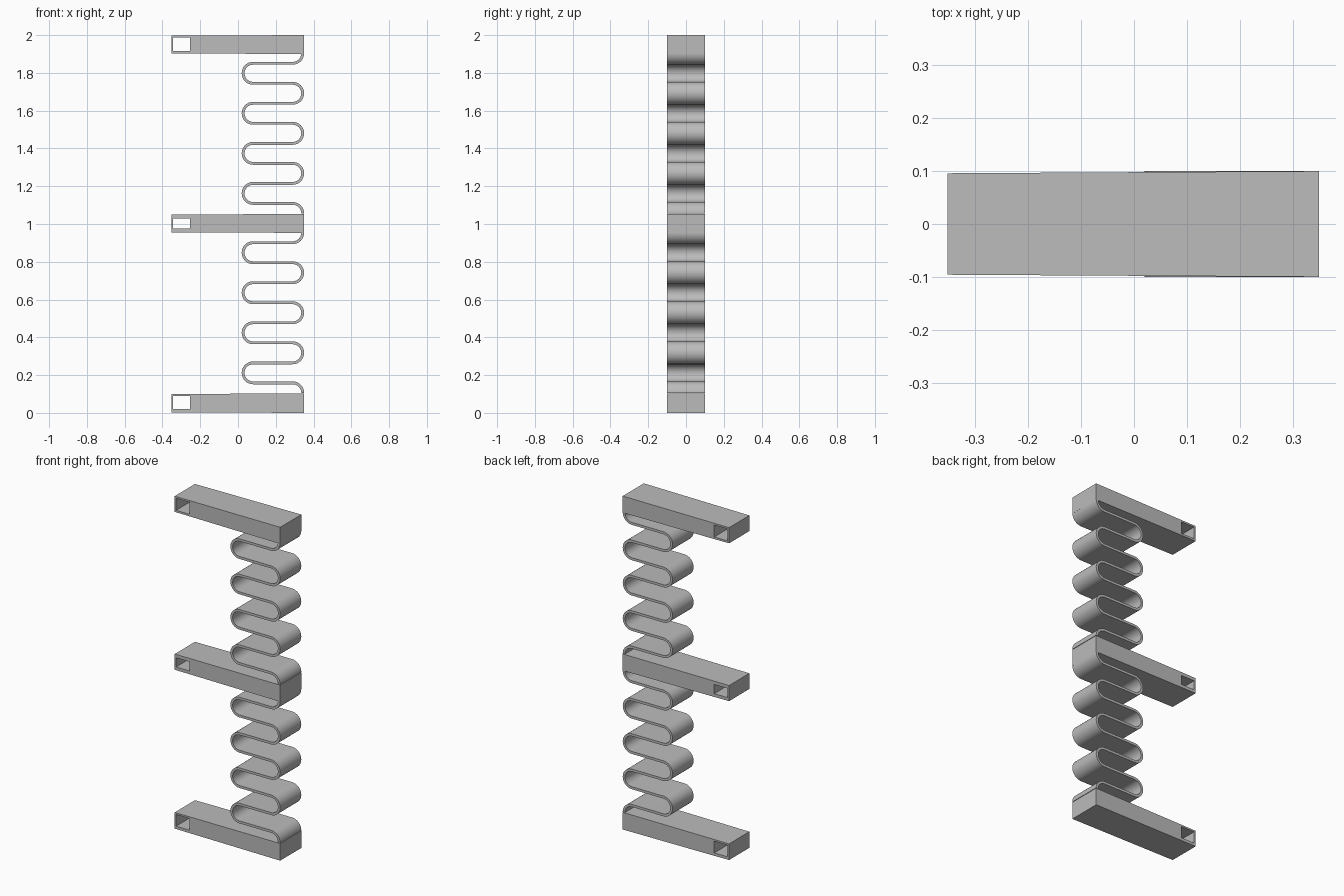
import bpy, bmesh
from math import pi, cos, sin, radians

old = bpy.data.objects.get("Cube")
if old:
    bpy.data.objects.remove(old, do_unlink=True)

grey = bpy.data.materials.new("plain grey")
grey.use_nodes = True
grey.diffuse_color = (0.5, 0.5, 0.5, 1)
grey.node_tree.nodes["Principled BSDF"].inputs["Base Color"].default_value = (0.5, 0.5, 0.5, 1)

HALF_DEPTH = 0.1
RIGHT, LEFT = 0.35, -0.353


def finish(name, bm):
    bmesh.ops.recalc_face_normals(bm, faces=bm.faces)
    mesh = bpy.data.meshes.new(name)
    bm.to_mesh(mesh)
    bm.free()
    mesh.materials.append(grey)
    obj = bpy.data.objects.new(name, mesh)
    bpy.context.collection.objects.link(obj)
    return obj


def depth(x):
    # the bars narrow slightly towards the slotted end
    return HALF_DEPTH - 0.004 * (RIGHT - x) / (RIGHT - LEFT)


def loft_loops(bm, outer, inner):
    """Solid between two closed x/z outlines, running from front to back."""
    n = len(outer)
    rings = [[bm.verts.new((x, s * depth(x), z)) for x, z in loop]
             for loop in (outer, inner) for s in (-1, 1)]
    of, ob, nf, nb = rings
    for i in range(n):
        j = (i + 1) % n
        for a, b in ((of, ob), (nf, nb), (of, nf), (ob, nb)):
            bm.faces.new((a[i], a[j], b[j], b[i]))


# Arms with a rectangular slot through the free end
def arm(name, low, high, slot_low, slot_high):
    bm = bmesh.new()
    t = 0.003
    outer = [(LEFT, low + t), (RIGHT, low), (RIGHT, high), (LEFT, high - t)]
    inner = [(-0.343, slot_low), (-0.255, slot_low),
             (-0.255, slot_high), (-0.343, slot_high)]
    loft_loops(bm, outer, inner)
    finish(name, bm)


arm("top_arm", 1.9, 2.0, 1.915, 1.987)
arm("middle_arm", 0.953, 1.053, 0.975, 1.03)
arm("bottom_arm", 0.0, 0.103, 0.02, 0.09)


# Serpentine leaf springs: straight runs joined by half-round bends
PITCH, THICK, STEPS = 0.106, 0.015, 16
BEND = PITCH / 2
BEND_LEFT, BEND_RIGHT = 0.08, RIGHT - BEND - THICK / 2


def serpentine(top):
    """Centre line as (x, z, normal x, normal z), from the top down."""
    path = []
    for k in range(9):
        side = 1 if k % 2 == 0 else -1
        cx = BEND_RIGHT if side > 0 else BEND_LEFT
        cz = top - k * PITCH
        first = 0 if k == 0 else pi / 2
        last = 0 if k == 8 else -pi / 2
        for i in range(STEPS + 1):
            a = first + (last - first) * i / STEPS
            nx, nz = side * cos(a), sin(a)
            path.append((cx + BEND * nx, cz + BEND * nz, side * nx, side * nz))
    return path


def spring(name, top):
    bm = bmesh.new()
    h = THICK / 2
    rows = []
    for x, z, nx, nz in serpentine(top):
        rows.append([bm.verts.new((x + o * nx, y, z + o * nz))
                     for o, y in ((h, -HALF_DEPTH), (h, HALF_DEPTH),
                                  (-h, HALF_DEPTH), (-h, -HALF_DEPTH))])
    for a, b in zip(rows, rows[1:]):
        for i in range(4):
            j = (i + 1) % 4
            bm.faces.new((a[i], a[j], b[j], b[i]))
    bm.faces.new(rows[0])
    bm.faces.new(rows[-1])
    obj = finish(name, bm)
    bpy.ops.object.select_all(action="DESELECT")
    obj.select_set(True)
    bpy.context.view_layer.objects.active = obj
    bpy.ops.object.shade_smooth_by_angle(angle=radians(30))


spring("upper_spring", 1.904)
spring("lower_spring", 0.954)
